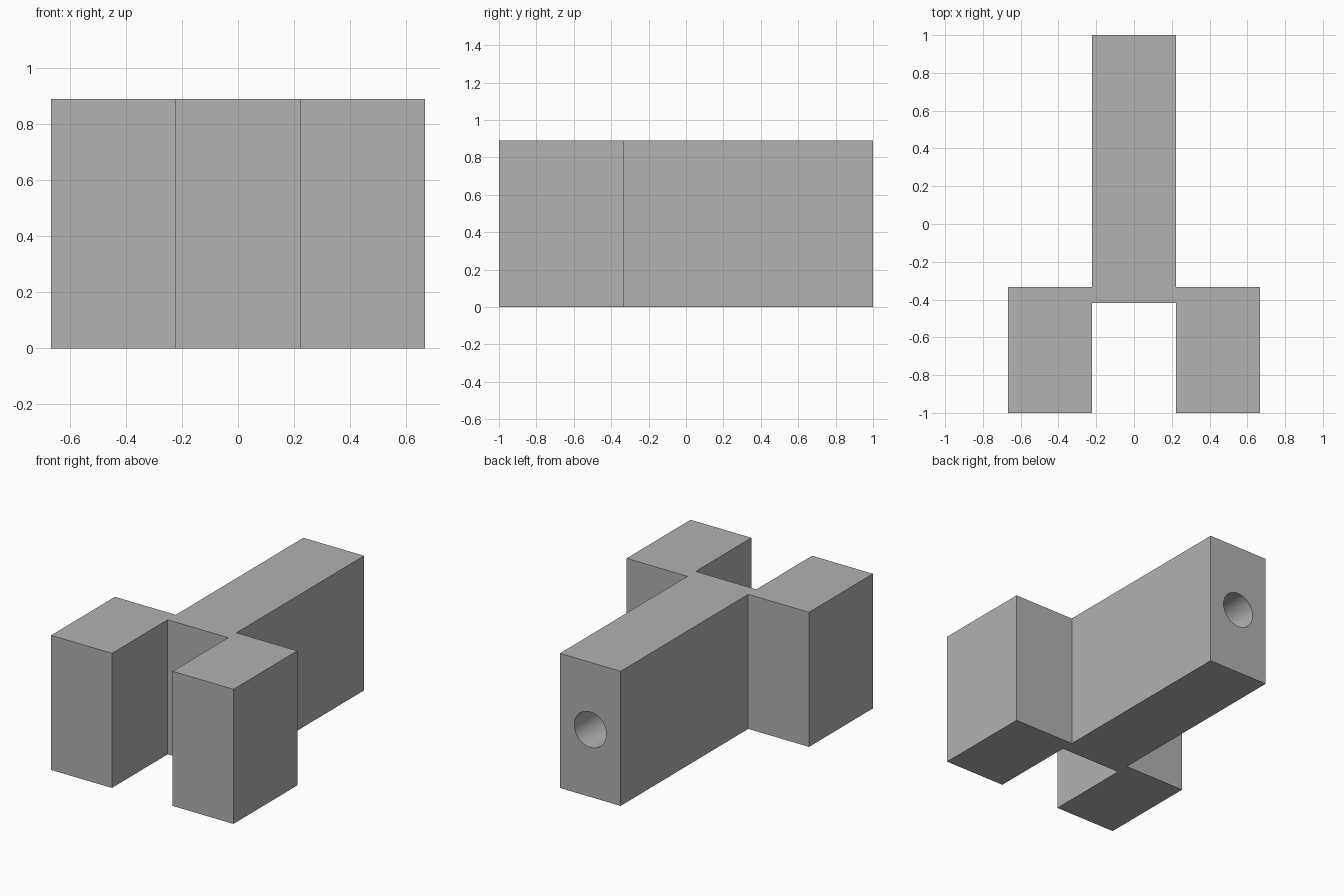
import bpy, bmesh, math

cube = bpy.data.objects.get("Cube")
if cube:
    bpy.data.objects.remove(cube, do_unlink=True)

HEIGHT = 0.89
BORE_RADIUS, BORE_DEPTH = 0.117, 1.1

grey = bpy.data.materials.new("plain grey")
grey.use_nodes = True
grey.diffuse_color = (0.445, 0.445, 0.445, 1)
grey.node_tree.nodes["Principled BSDF"].inputs["Base Color"].default_value = grey.diffuse_color

# Forked block: half outline mirrored across x, then extruded upward
half = [(0.222, 1), (0.222, -0.333), (0.667, -0.333),
        (0.667, -1), (0.222, -1), (0.222, -0.418)]
outline = half + [(-x, y) for x, y in reversed(half)]
bm = bmesh.new()
base = bm.faces.new([bm.verts.new((x, y, 0)) for x, y in outline])
top = bmesh.ops.extrude_face_region(bm, geom=[base])["geom"]
bmesh.ops.translate(bm, vec=(0, 0, HEIGHT),
                    verts=[v for v in top if isinstance(v, bmesh.types.BMVert)])
bmesh.ops.recalc_face_normals(bm, faces=bm.faces)
mesh = bpy.data.meshes.new("forked_block")
bm.to_mesh(mesh)
bm.free()
block = bpy.data.objects.new("forked_block", mesh)
bpy.context.collection.objects.link(block)
mesh.materials.append(grey)

# Blind round bore in the back end of the stem
bpy.ops.mesh.primitive_cylinder_add(
    vertices=48, radius=BORE_RADIUS, depth=2 * BORE_DEPTH,
    location=(0, 1, HEIGHT / 2), rotation=(math.pi / 2, 0, 0))
cutter = bpy.context.object
cutter.name = "bore_cutter"
cutter.hide_render = True
cutter.data.materials.append(grey)

bore = block.modifiers.new("bore", "BOOLEAN")
bore.operation = "DIFFERENCE"
bore.solver = "EXACT"
bore.object = cutter

bpy.ops.object.select_all(action="DESELECT")
block.select_set(True)
bpy.context.view_layer.objects.active = block
bpy.ops.object.modifier_apply(modifier=bore.name)
bpy.data.objects.remove(cutter, do_unlink=True)

# Smooth bore wall, crisp block edges
bpy.ops.object.shade_smooth_by_angle(angle=math.radians(30))
